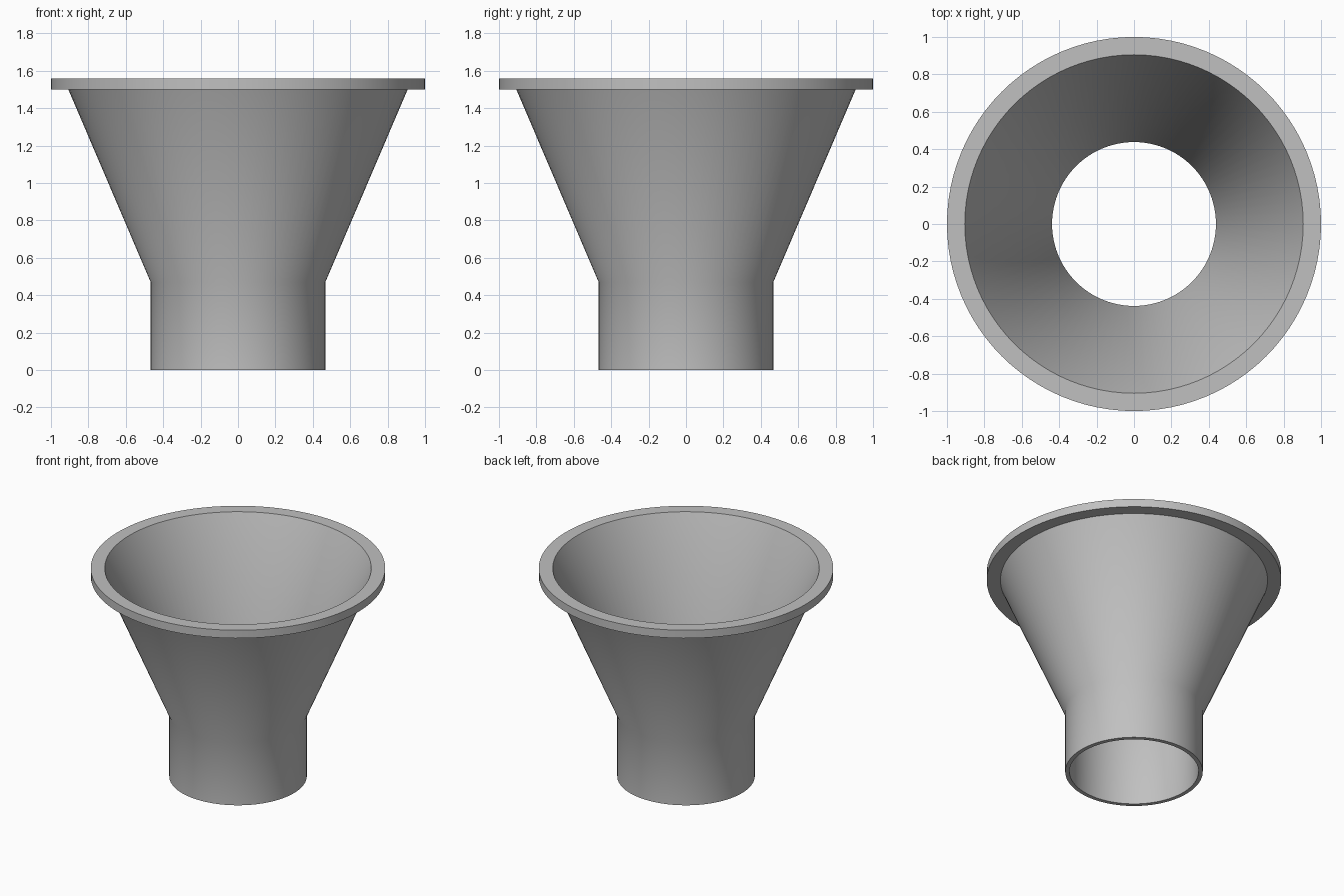
import bpy
import bmesh
import math
from mathutils import Matrix, Vector

cube = bpy.data.objects.get("Cube")
if cube:
    bpy.data.objects.remove(cube, do_unlink=True)

SEGMENTS = 96

# Single plain grey material
grey = bpy.data.materials.new("plain_grey")
grey.use_nodes = True
colour = (0.53, 0.53, 0.53, 1)
grey.diffuse_color = colour
grey.node_tree.nodes["Principled BSDF"].inputs["Base Color"].default_value = colour


def lathe(name, profile, material):
    """Turn a closed (radius, height) profile around the z axis."""
    bm = bmesh.new()
    rings = []
    for i in range(SEGMENTS):
        turn = Matrix.Rotation(math.tau * i / SEGMENTS, 3, "Z")
        rings.append([bm.verts.new(turn @ Vector((r, 0, z))) for r, z in profile])
    for i, ring in enumerate(rings):
        after = rings[(i + 1) % SEGMENTS]
        for j in range(len(profile)):
            k = (j + 1) % len(profile)
            bm.faces.new((ring[j], after[j], after[k], ring[k]))
    bmesh.ops.recalc_face_normals(bm, faces=bm.faces)
    mesh = bpy.data.meshes.new(name)
    bm.to_mesh(mesh)
    bm.free()
    mesh.materials.append(material)
    obj = bpy.data.objects.new(name, mesh)
    bpy.context.collection.objects.link(obj)
    bpy.ops.object.select_all(action="DESELECT")
    obj.select_set(True)
    bpy.context.view_layer.objects.active = obj
    bpy.ops.object.shade_smooth_by_angle(angle=math.radians(30))
    return obj


# Hollow funnel: straight spout, flared cone and flat rim flange
funnel_profile = [
    (0.467, 0), (0.467, 0.47), (0.907, 1.5),       # outer wall
    (1, 1.5), (1, 1.56),                           # flange
    (0.905, 1.56), (0.438, 0.475), (0.438, 0),     # inner wall
]
lathe("funnel", funnel_profile, grey)
